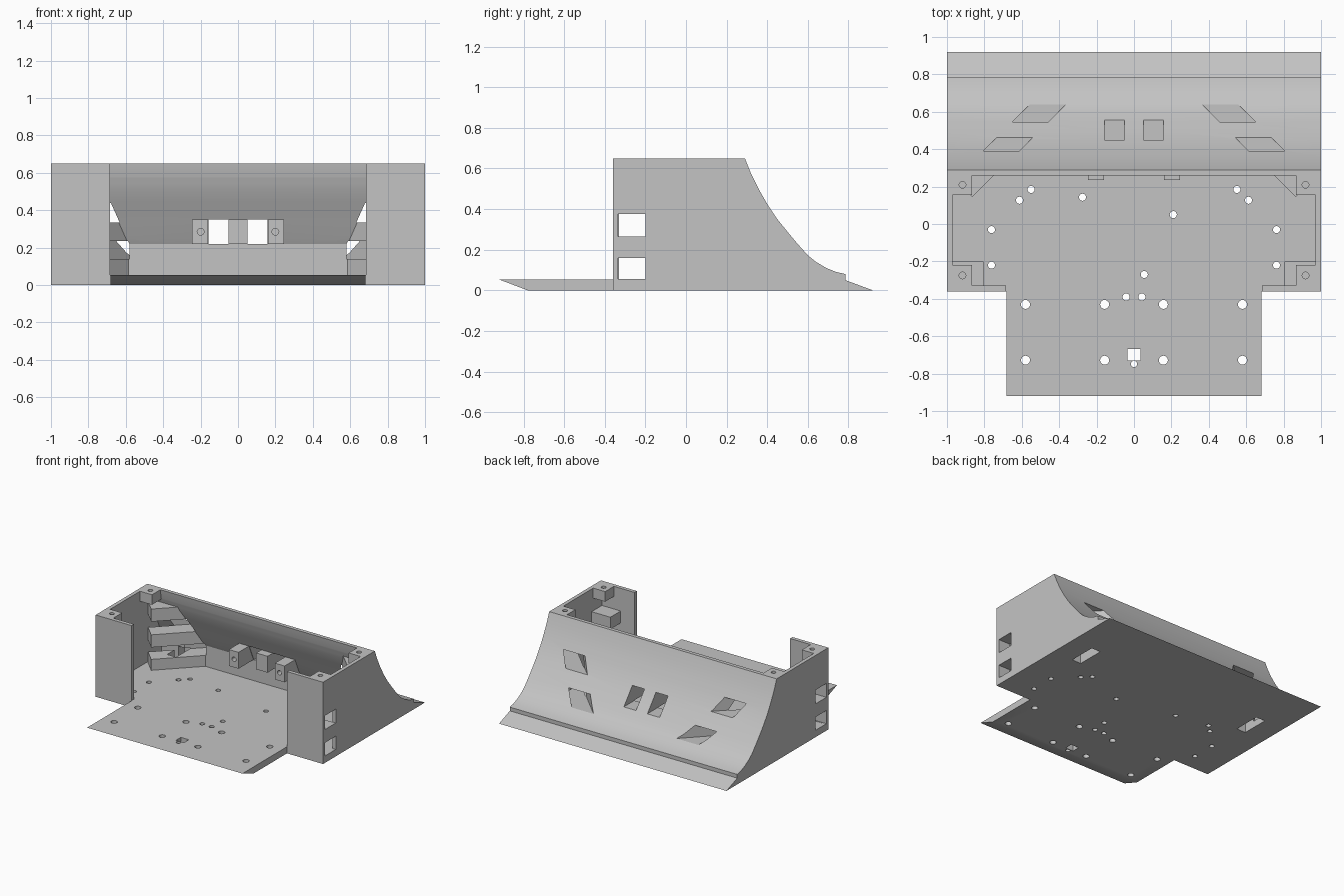
import bpy, bmesh, math
from mathutils import Matrix

if "Cube" in bpy.data.objects:
    bpy.data.objects.remove(bpy.data.objects["Cube"])

grey = bpy.data.materials.new("plain grey")
grey.use_nodes = True
COLOUR = (0.55, 0.55, 0.55, 1)
grey.diffuse_color = COLOUR
grey.node_tree.nodes["Principled BSDF"].inputs["Base Color"].default_value = COLOUR


def make(name, bm):
    bmesh.ops.recalc_face_normals(bm, faces=bm.faces[:])
    me = bpy.data.meshes.new(name)
    bm.to_mesh(me)
    bm.free()
    me.materials.append(grey)
    ob = bpy.data.objects.new(name, me)
    bpy.context.collection.objects.link(ob)
    return ob


def prism(name, profile, half):
    """Extrude a (y, z) profile across x."""
    bm = bmesh.new()
    face = bm.faces.new([bm.verts.new((-half, y, z)) for y, z in profile])
    out = bmesh.ops.extrude_face_region(bm, geom=[face])
    moved = [v for v in out["geom"] if isinstance(v, bmesh.types.BMVert)]
    bmesh.ops.translate(bm, verts=moved, vec=(2 * half, 0, 0))
    return make(name, bm)


def box(x0, x1, y0, y1, z0, z1):
    bm = bmesh.new()
    bmesh.ops.create_cube(bm, size=1, matrix=Matrix.Translation(
        ((x0 + x1) / 2, (y0 + y1) / 2, (z0 + z1) / 2))
        @ Matrix.Diagonal((abs(x1 - x0), y1 - y0, z1 - z0, 1)))
    return make("helper_box", bm)


def strip(side, u0, u1, w0, w1, z0, z1):
    """Box running at 45 degrees towards the rear centre line."""
    u, w, r = (u0 + u1) / 2, (w0 + w1) / 2, math.sqrt(2)
    bm = bmesh.new()
    m = (Matrix.Translation((-side * (u + w) / 2, (u - w) / 2, (z0 + z1) / 2))
         @ Matrix.Rotation(-side * math.pi / 4, 4, 'Z')
         @ Matrix.Diagonal(((u1 - u0) / r, (w1 - w0) / r, z1 - z0, 1)))
    bmesh.ops.create_cube(bm, size=1, matrix=m)
    return make("helper_strip", bm)


def rod(x, y, z, radius, depth, along_y=False):
    bm = bmesh.new()
    m = Matrix.Translation((x, y, z))
    if along_y:
        m = m @ Matrix.Rotation(math.pi / 2, 4, 'X')
    bmesh.ops.create_cone(bm, cap_ends=True, segments=20, radius1=radius,
                          radius2=radius, depth=depth, matrix=m)
    return make("helper_rod", bm)


def boolean(target, other, operation='DIFFERENCE'):
    mod = target.modifiers.new("bool", 'BOOLEAN')
    mod.operation, mod.solver, mod.object = operation, 'EXACT', other
    bpy.context.view_layer.objects.active = target
    bpy.ops.object.modifier_apply(modifier=mod.name)
    bpy.data.objects.remove(other)


# Outer hull with concave rear, plus front floor plate
chassis = prism("chassis", [
    (-.36, 0), (.92, 0), (.785, .05), (.785, .08), (.74, .09), (.69, .11),
    (.64, .14), (.6, .172), (.55, .228), (.5, .288), (.45, .35), (.4, .425),
    (.36, .495), (.32, .575), (.29, .65), (-.36, .65)], 1)
boolean(chassis, prism("front_plate", [
    (-.92, .053), (-.78, 0), (-.3, 0), (-.3, .053)], .683), 'UNION')

# Cavity, less the mounts and corner posts that stay solid
cavity = prism("cavity", [
    (-.33, .053), (.425, .053), (.425, .22), (.41, .25), (.37, .34),
    (.325, .44), (.29, .515), (.27, .58), (.26, .65), (.26, .8), (-.33, .8)], .97)
boolean(cavity, box(-.05, .05, .3, .6, .22, .35))
for s in (-1, 1):
    boolean(cavity, box(s * .16, s * .245, .235, .6, .22, .35))
    boolean(cavity, strip(s, -.72, 1, -1.195, -1.01, 0, .54))
    # side sensor blocks
    for z0, z1 in ((.16, .265), (.375, .47)):
        boolean(cavity, box(s * .805, s * 1.1, -.4, -.2, z0, z1))
    # corner posts
    for y0, y1 in ((.155, .4), (-.4, -.22)):
        boolean(cavity, box(s * .865, s * 1.1, y0, y1, .57, .65))
boolean(chassis, cavity)
boolean(chassis, box(-.685, .685, -.5, -.2, .053, .9))

# Sensor windows
for s in (-1, 1):
    boolean(chassis, box(s * .05, s * .157, .3, .8, .22, .35))
    for z0, z1 in ((.14, .235), (.335, .44)):
        boolean(chassis, strip(s, -.74, 1.2, -1.195, -1.005, z0, z1))
    for z0, z1 in ((.055, .16), (.265, .375)):
        boolean(chassis, box(s * .9, s * 1.1, -.335, -.2, z0, z1))
    # floor slot below the angled mount
    boolean(chassis, box(s * .74, s * .82, .28, .5, -.1, .15))
    # screw holes in the posts and the rear mount
    for y in (.21, -.275):
        boolean(chassis, rod(s * .917, y, .65, .018, .12))
    boolean(chassis, rod(s * .2, .235, .285, .018, .12, True))

# Floor holes
holes = [(-.275, .143, .019), (.21, .05, .019), (.055, -.27, .019), (0, -.748, .017)]
for s in (-1, 1):
    holes += [(s * x, y, .024) for x in (.58, .157) for y in (-.43, -.728)]
    holes += [(s * x, y, .019) for x, y in (
        (.55, .185), (.612, .127), (.762, -.03), (.762, -.22), (.042, -.39))]
for x, y, r in holes:
    boolean(chassis, rod(x, y, .03, r, .2))
boolean(chassis, box(-.035, .035, -.73, -.668, -.1, .2))

# Smooth curved surfaces, keep edges sharp
bpy.ops.object.select_all(action='DESELECT')
chassis.select_set(True)
bpy.context.view_layer.objects.active = chassis
bpy.ops.object.shade_smooth_by_angle(angle=math.radians(25))
